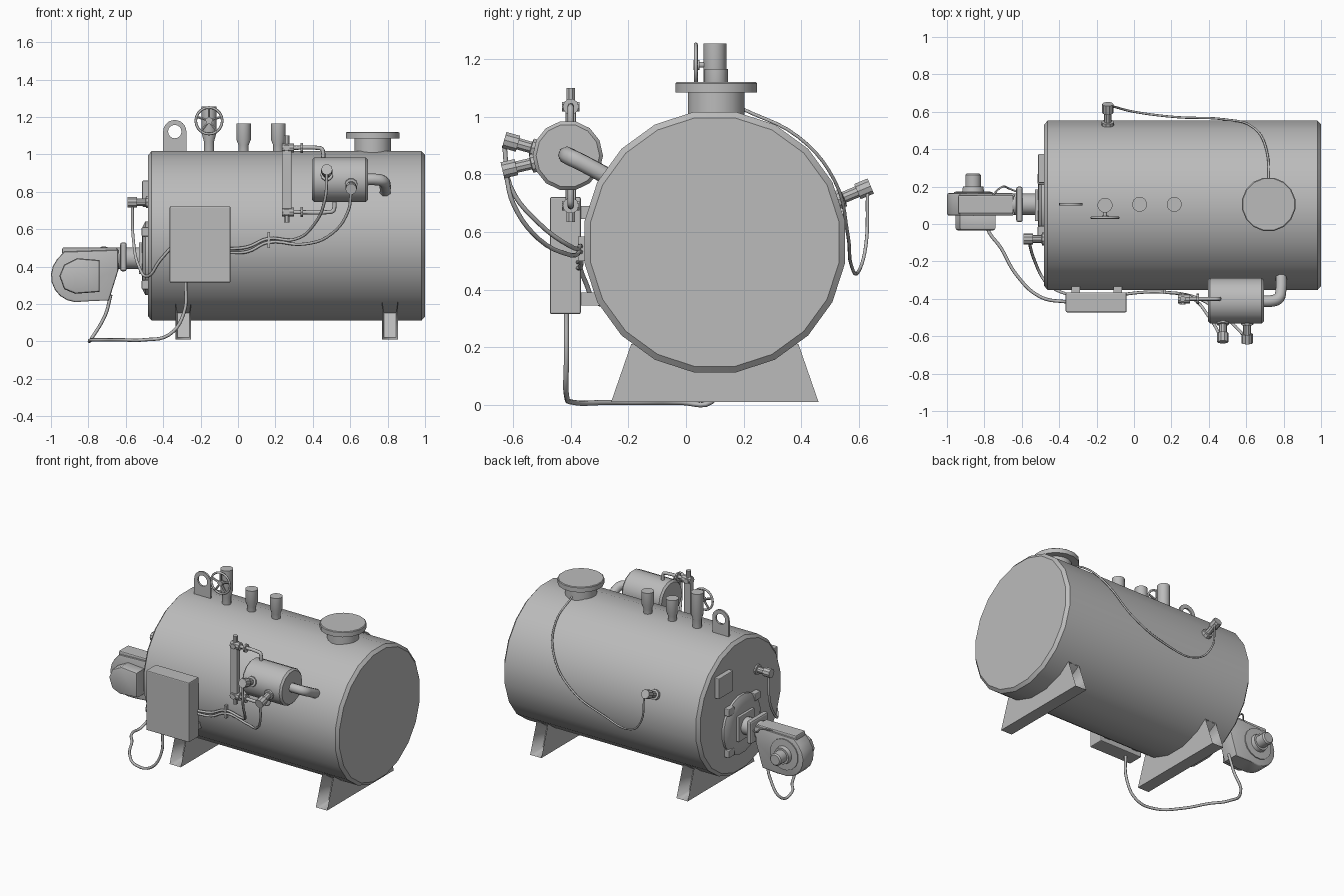
import bpy, bmesh, math
from mathutils import Vector

cube = bpy.data.objects.get("Cube")
if cube:
    bpy.data.objects.remove(cube)

grey = bpy.data.materials.new("plain grey")
grey.use_nodes = True
COLOUR = (0.5, 0.5, 0.5, 1)
grey.diffuse_color = COLOUR
grey.node_tree.nodes["Principled BSDF"].inputs["Base Color"].default_value = COLOUR


def finish(name, bm, smooth=True):
    mesh = bpy.data.meshes.new(name)
    bmesh.ops.recalc_face_normals(bm, faces=bm.faces)
    bm.to_mesh(mesh)
    bm.free()
    ob = bpy.data.objects.new(name, mesh)
    bpy.context.collection.objects.link(ob)
    mesh.materials.append(grey)
    if smooth:
        bpy.ops.object.select_all(action='DESELECT')
        ob.select_set(True)
        bpy.context.view_layer.objects.active = ob
        bpy.ops.object.shade_smooth_by_angle(angle=math.radians(35))
    return ob


def lathe(name, origin, axis, profile, n=16):
    """Turned part: profile is (distance along axis, radius)."""
    bm = bmesh.new()
    o, d = Vector(origin), Vector(axis).normalized()
    u = Vector((0, 0, 1)) if abs(d.z) < 0.9 else Vector((1, 0, 0))
    v = d.cross(u).normalized()
    u = v.cross(d)
    rings = []
    for t, r in profile:
        angles = [(i + 0.5) * math.tau / n for i in range(n)]
        rings.append([bm.verts.new(o + d * t + (u * math.cos(a) + v * math.sin(a)) * r) for a in angles])
    for a, b in zip(rings, rings[1:]):
        for i in range(n):
            bm.faces.new((a[i], a[(i + 1) % n], b[(i + 1) % n], b[i]))
    bm.faces.new(rings[0])
    bm.faces.new(rings[-1])
    return finish(name, bm)


def rod(name, start, end, r, n=12):
    d = Vector(end) - Vector(start)
    return lathe(name, start, d, [(0, r), (d.length, r)], n)


def box(name, lo, hi, bevel=0):
    bm = bmesh.new()
    bmesh.ops.create_cube(bm, size=1)
    for v in bm.verts:
        v.co = [(a + b) / 2 + c * (b - a) for a, b, c in zip(lo, hi, v.co)]
    if bevel:
        bmesh.ops.bevel(bm, geom=bm.edges[:], offset=bevel, segments=2, affect='EDGES', profile=0.5)
    return finish(name, bm, False)


def prism(name, points, axis, a, b, bevel=0):
    """Outline extruded along the x or y axis from a to b."""
    bm = bmesh.new()
    put = (lambda p, t: (t, p[0], p[1])) if axis == 'x' else (lambda p, t: (p[0], t, p[1]))
    face = bm.faces.new([bm.verts.new(put(p, a)) for p in points])
    new = bmesh.ops.extrude_face_region(bm, geom=[face])["geom"]
    step = Vector(put((0, 0), b - a))
    for v in new:
        if isinstance(v, bmesh.types.BMVert):
            v.co += step
    if bevel:
        rim = [e for f in bm.faces if len(f.verts) > 4 for e in f.edges]
        bmesh.ops.bevel(bm, geom=list(set(rim)), offset=bevel, segments=2, affect='EDGES', profile=0.5)
    return finish(name, bm)


def tube(name, points, r=0.008, smooth=True):
    cu = bpy.data.curves.new(name, 'CURVE')
    cu.dimensions = '3D'
    cu.bevel_depth, cu.bevel_resolution, cu.resolution_u = r, 2, 5
    cu.use_fill_caps = True
    sp = cu.splines.new('BEZIER')
    sp.bezier_points.add(len(points) - 1)
    for bp, p in zip(sp.bezier_points, points):
        bp.co = p
        bp.handle_left_type = bp.handle_right_type = 'AUTO' if smooth else 'VECTOR'
    cu.materials.append(grey)
    ob = bpy.data.objects.new(name, cu)
    bpy.context.collection.objects.link(ob)
    return ob


def sensor(name, base, direction, length):
    """Collar, stem and a wider cap."""
    s = length
    return lathe(name, base, direction, [(-0.03, 0.034), (0.012, 0.034), (0.014, 0.021), (s - 0.05, 0.021),
                                         (s - 0.05, 0.03), (s, 0.03)], 10)


# Main vessel
Y, Z = 0.1, 0.565
lathe("tank", (-0.48, Y, Z), (1, 0, 0), [(0, 0.437), (0.018, 0.458), (1.462, 0.458), (1.48, 0.437)], 20)

# Saddle supports with recessed hollow ends
for side, x in (("right", -0.335), ("left", 0.77)):
    ob = prism("saddle_" + side, [(-0.26, 0.01), (0.46, 0.01), (0.39, 0.212), (-0.19, 0.212)], 'x', x, x + 0.085)
    bm = bmesh.new()
    bm.from_mesh(ob.data)
    for f in [f for f in bm.faces if abs(f.normal.y) > 0.8]:
        bmesh.ops.inset_region(bm, faces=[f], thickness=0.015)
        n = f.normal.copy()
        for v in f.verts:
            v.co.y -= math.copysign(0.12, n.y)
    bm.to_mesh(ob.data)
    bm.free()

# Flue outlet and top nozzles
lathe("flue", (0.72, 0.105, 0.98), (0, 0, 1), [(0, 0.1), (0.105, 0.1), (0.105, 0.145), (0.136, 0.145), (0.14, 0.14)], 16)
for i, x in enumerate((0.03, 0.215)):
    lathe(f"nozzle_{i}", (x, 0.105, 0.99), (0, 0, 1), [(0, 0.028), (0.06, 0.028), (0.09, 0.04), (0.175, 0.04)], 14)
lathe("valve_body", (-0.155, 0.1, 0.99), (0, 0, 1), [(0, 0.028), (0.08, 0.028), (0.12, 0.04), (0.265, 0.04)], 14)

# Handwheel
wheel = Vector((-0.155, 0.034, 1.18))
rod("valve_stem", wheel, (-0.155, 0.09, 1.18), 0.01)
rod("wheel_hub", wheel - Vector((0, 0.008, 0)), wheel + Vector((0, 0.012, 0)), 0.018)
bpy.ops.mesh.primitive_torus_add(location=wheel, rotation=(math.pi / 2, 0, 0), major_radius=0.071,
                                 minor_radius=0.007, major_segments=20, minor_segments=8)
rim = bpy.context.object
rim.name = "wheel_rim"
rim.data.materials.append(grey)
bpy.ops.object.shade_smooth_by_angle(angle=math.radians(50))
for i in range(5):
    a = math.tau * i / 5 + math.pi / 2
    rod(f"wheel_spoke_{i}", wheel, wheel + Vector((math.cos(a), 0, math.sin(a))) * 0.07, 0.007, 6)

# Lifting lug with an eye
lug = bpy.data.curves.new("lifting_lug", 'CURVE')
lug.dimensions, lug.fill_mode, lug.extrude = '2D', 'BOTH', 0.006
arc = [(0.062 * math.cos(math.pi * i / 12), 0.062 * math.sin(math.pi * i / 12)) for i in range(13)]
eye = [(0.036 * math.cos(math.tau * i / 16), 0.036 * math.sin(math.tau * i / 16)) for i in range(16)]
for pts in (arc + [(-0.062, -0.13), (0.062, -0.13)], eye):
    sp = lug.splines.new('POLY')
    sp.points.add(len(pts) - 1)
    for q, p in zip(sp.points, pts):
        q.co = (p[0], p[1], 0, 1)
    sp.use_cyclic_u = True
lug.materials.append(grey)
lug_ob = bpy.data.objects.new("lifting_lug", lug)
lug_ob.location, lug_ob.rotation_euler = (-0.338, 0.105, 1.122), (math.pi / 2, 0, 0)
bpy.context.collection.objects.link(lug_ob)

# Burner door, clamps and access plate
BZ = 0.445
lathe("door", (-0.47, Y, BZ), (-1, 0, 0), [(0, 0.2), (0.025, 0.2), (0.04, 0.17), (0.042, 0.12)], 20)
for i in range(4):
    a = math.pi / 4 + i * math.pi / 2
    y, z = Y + 0.2 * math.cos(a), BZ + 0.2 * math.sin(a)
    box(f"clamp_{i}", (-0.515, y - 0.03, z - 0.025), (-0.47, y + 0.03, z + 0.025), 0.005)
box("tube_plate", (-0.53, Y - 0.085, BZ - 0.085), (-0.5, Y + 0.085, BZ + 0.085), 0.005)
box("access_plate", (-0.512, 0.22, 0.72), (-0.47, 0.375, 0.86), 0.005)

# Burner
rod("blast_tube", (-0.67, 0.105, BZ), (-0.5, 0.105, BZ), 0.058, 16)
box("burner_flange", (-0.63, 0.01, 0.375), (-0.595, 0.2, 0.53), 0.012)
housing = [(-0.64, 0.49), (-0.93, 0.48)]
housing += [(-0.86 + 0.14 * math.cos(math.radians(a)), 0.35 + 0.14 * math.sin(math.radians(a)))
            for a in range(140, 271, 18)]
housing += [(-0.8, 0.215), (-0.69, 0.22), (-0.64, 0.38)]
prism("fan_housing", housing, 'y', 0.045, 0.165, 0.01)
box("housing_lid", (-0.94, 0.055, 0.465), (-0.645, 0.155, 0.502), 0.008)
intake = [(-0.74, 0.435), (-0.86, 0.445), (-0.93, 0.41), (-0.955, 0.35), (-0.93, 0.28), (-0.87, 0.255), (-0.74, 0.265)]
prism("air_intake", intake, 'y', -0.035, 0.06, 0.015)
lathe("fan_motor", (-0.86, 0.15, 0.36), (0, 1, 0), [(0, 0.105), (0.022, 0.105), (0.024, 0.06), (0.05, 0.055),
                                                   (0.05, 0.042), (0.112, 0.042), (0.12, 0.034)], 16)
tube("burner_loop", [(-0.76, 0.15, 0.49), (-0.7, 0.2, 0.5), (-0.67, 0.19, 0.47), (-0.62, 0.17, 0.46)], 0.005)

# Control cabinet and its mounts
box("cabinet", (-0.365, -0.472, 0.315), (-0.04, -0.365, 0.722), 0.006)
for x in (-0.335, -0.11):
    for z in (0.345, 0.645):
        box("cabinet_mount", (x, -0.37, z), (x + 0.045, -0.27, z + 0.045))

# Feed vessel, its elbow and level sensors
lathe("feed_vessel", (0.395, -0.41, 0.865), (1, 0, 0), [(0, 0.11), (0.012, 0.122), (0.288, 0.122), (0.3, 0.11)], 14)
tube("feed_elbow", [(0.66, -0.41, 0.865), (0.745, -0.41, 0.865), (0.775, -0.395, 0.857), (0.785, -0.36, 0.84),
                    (0.785, -0.24, 0.775)], 0.031)
sensor("upper_sensor", (0.475, -0.525, 0.89), (0, -0.96, 0.27), 0.11)
sensor("lower_sensor", (0.605, -0.525, 0.84), (0, -0.96, -0.22), 0.115)

# Level gauge
GX, GY = 0.26, -0.4
box("gauge_body", (0.235, -0.418, 0.71), (0.286, -0.382, 1.02), 0.004)
rod("gauge_spindle", (GX, GY, 0.635), (GX, GY, 1.1), 0.016, 8)
for name, z, x, end in (("upper", 1.035, 0.455, 0.97), ("lower", 0.692, 0.515, 0.76)):
    bend = 0.025 if end > z else -0.025
    rod(name + "_cock", (0.235, GY, z), (0.3, GY, z), 0.026, 10)
    rod(name + "_cock_cap", (GX, GY - 0.03, z), (GX, GY + 0.03, z), 0.018, 8)
    tube(name + "_gauge_pipe", [(0.28, GY, z), (x - 0.03, GY, z), (x - 0.007, GY, z + bend * 0.25),
                                (x, GY, z + bend), (x, GY, end)], 0.011)
    rod(name + "_union", (0.335, GY, z), (0.347, GY, z), 0.028, 10)

# Sensors on the tank
sensor("end_sensor", (-0.48, -0.08, 0.745), (-1, 0, 0), 0.11)
sensor("rear_sensor", (-0.14, 0.535, 0.715), (0, 0.9, 0.38), 0.115)

# Cables
tube("upper_cable", [(-0.05, -0.375, 0.495), (0.05, -0.365, 0.505), (0.16, -0.365, 0.55), (0.3, -0.39, 0.545),
                     (0.41, -0.51, 0.63), (0.465, -0.61, 0.76), (0.475, -0.63, 0.9)])
tube("lower_cable", [(-0.05, -0.375, 0.475), (0.05, -0.365, 0.48), (0.16, -0.365, 0.53), (0.35, -0.4, 0.52),
                     (0.5, -0.51, 0.575), (0.59, -0.6, 0.7), (0.605, -0.625, 0.8)])
box("cable_clip", (0.158, -0.375, 0.5), (0.172, -0.34, 0.585))
tube("end_cable", [(-0.565, -0.085, 0.73), (-0.56, -0.1, 0.55), (-0.53, -0.2, 0.4), (-0.48, -0.3, 0.35),
                   (-0.42, -0.35, 0.43), (-0.36, -0.375, 0.5)])
tube("rear_cable", [(-0.125, 0.63, 0.74), (-0.1, 0.625, 0.56), (0, 0.6, 0.465), (0.22, 0.572, 0.49),
                    (0.48, 0.56, 0.6), (0.64, 0.515, 0.78), (0.71, 0.39, 0.93), (0.72, 0.19, 1.03)], 0.006)
tube("floor_cable", [(-0.28, -0.415, 0.33), (-0.29, -0.415, 0.15), (-0.37, -0.415, 0.035), (-0.5, -0.39, 0.009),
                     (-0.63, -0.27, 0.009), (-0.71, -0.13, 0.009), (-0.785, -0.02, 0.009), (-0.785, 0.09, 0.012),
                     (-0.71, 0.11, 0.14), (-0.68, 0.1, 0.25)], 0.009)
